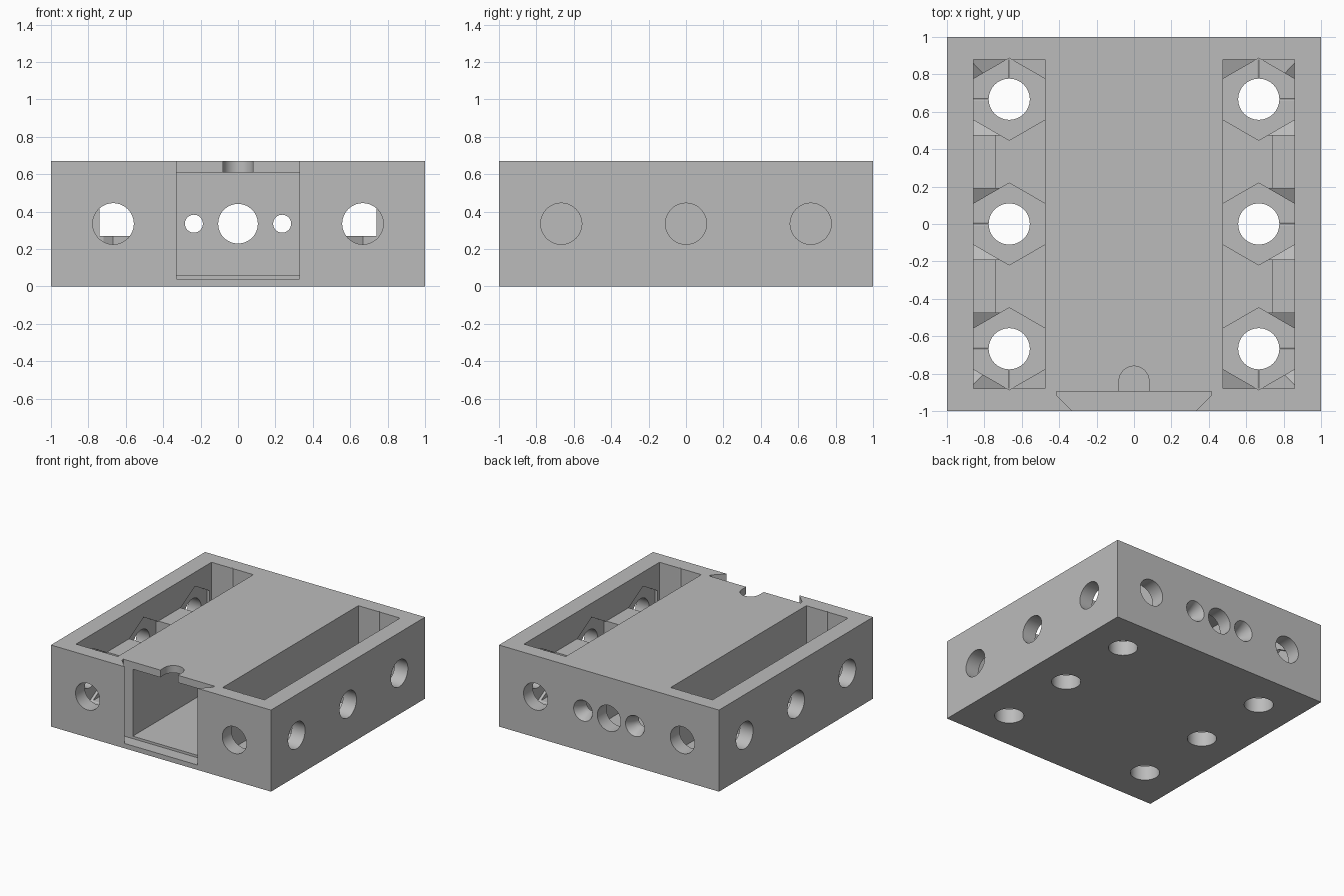
import bpy, bmesh
from math import sin, cos, tau

if "Cube" in bpy.data.objects:
    bpy.data.objects.remove(bpy.data.objects["Cube"], do_unlink=True)

HEIGHT, MID, PITCH = 0.67, 0.335, 0.667
FLAT, TIP = 0.19, 0.2194          # nut slot: half width and tip radius
WALL, BLOCK = 0.88, 0.74          # inner wall plane, spacer block plane


def ngon(u, v, r, count=48):
    # polygon with its first corner pointing along +v
    return [(u + r * sin(tau * i / count), v + r * cos(tau * i / count)) for i in range(count)]


def rect(u0, u1, v0, v1):
    return [(u0, v0), (u1, v0), (u1, v1), (u0, v1)]


def prism(name, axis, lo, hi, profile, end_profile=None):
    place = {"x": lambda u, v, w: (w, u, v),
             "y": lambda u, v, w: (u, w, v),
             "z": lambda u, v, w: (u, v, w)}[axis]
    bm = bmesh.new()
    a = [bm.verts.new(place(u, v, lo)) for u, v in profile]
    b = [bm.verts.new(place(u, v, hi)) for u, v in (end_profile or profile)]
    bm.faces.new(a)
    bm.faces.new(b)
    for i in range(len(a)):
        j = (i + 1) % len(a)
        bm.faces.new((a[i], a[j], b[j], b[i]))
    bmesh.ops.recalc_face_normals(bm, faces=bm.faces)
    mesh = bpy.data.meshes.new(name)
    bm.to_mesh(mesh)
    bm.free()
    obj = bpy.data.objects.new(name, mesh)
    bpy.context.collection.objects.link(obj)
    return obj


grey = bpy.data.materials.new("plain_grey")
grey.use_nodes = True
grey.diffuse_color = (0.5, 0.5, 0.5, 1)
grey.node_tree.nodes["Principled BSDF"].inputs["Base Color"].default_value = (0.5, 0.5, 0.5, 1)

body = prism("housing", "z", 0, HEIGHT, rect(-1, 1, -1, 1))
body.data.materials.append(grey)
cutters = []


def cut(axis, lo, hi, profile, end_profile=None):
    if lo > hi:
        lo, hi = hi, lo
    obj = prism("cutter", axis, lo, hi, profile, end_profile)
    obj.hide_render = True
    cutters.append(obj)


for s in (-1, 1):
    cx = s * PITCH
    inner, outer = s * (PITCH - FLAT), s * (PITCH + FLAT)
    # side pocket: wide at the top, narrow between the spacer blocks
    cut("z", 0.45, 1, rect(inner, outer, -WALL, WALL))
    cut("z", 0.27, 0.8, rect(inner, s * BLOCK, -WALL, WALL))
    for cy in (-PITCH, 0, PITCH):
        # floor nut slot and screw hole
        cut("z", 0.12, 0.9, ngon(cx, cy, TIP, 6))
        cut("z", -0.1, 0.3, ngon(cx, cy, 0.11))
        # side wall nut slot, open upward, and screw hole
        cut("x", s * 0.72, s * WALL, ngon(cy, MID, TIP, 6))
        cut("z", MID, 0.6, rect(s * 0.72, outer, cy - FLAT, cy + FLAT))
        cut("x", s * 0.8, s * 1.1, ngon(cy, MID, 0.11))
    for t in (-1, 1):
        # end wall nut slot and screw hole
        cut("y", t * BLOCK, t * WALL, ngon(cx, MID, TIP, 6))
        cut("z", MID, 0.6, rect(inner, outer, t * BLOCK, t * WALL))
        cut("y", t * 0.8, t * 1.1, ngon(cx, MID, 0.11))
    # countersunk hole in the back
    hx = s * 0.236
    cut("y", 0.8, 1.1, ngon(hx, MID, 0.048))
    cut("y", 0.92, 1.01, ngon(hx, MID, 0.048), ngon(hx, MID, 0.09))

# central chamber, back hole, dovetail lid slot and finger notch
cut("y", -0.95, WALL, rect(-0.33, 0.33, 0.06, 0.61))
cut("y", 0.8, 1.1, ngon(0, MID, 0.106))
half = [(0.32, -1.01), (0.415, -0.915), (0.415, -0.895)]
cut("z", 0.04, 0.8, half + [(-x, y) for x, y in reversed(half)])
arch = [(0.08 * cos(tau * i / 48), -0.84 + 0.08 * sin(tau * i / 48)) for i in range(25)]
cut("z", 0.5, 0.85, arch + [(-0.08, -0.92), (0.08, -0.92)])

# carve every cutter out of the housing
bpy.context.view_layer.objects.active = body
for c in cutters:
    m = body.modifiers.new("carve", "BOOLEAN")
    m.operation, m.solver, m.object = "DIFFERENCE", "EXACT", c
    bpy.ops.object.modifier_apply(modifier=m.name)
for c in cutters:
    bpy.data.objects.remove(c, do_unlink=True)

for o in bpy.context.selected_objects:
    o.select_set(False)
body.select_set(True)
bpy.ops.object.shade_smooth_by_angle(angle=0.5)
